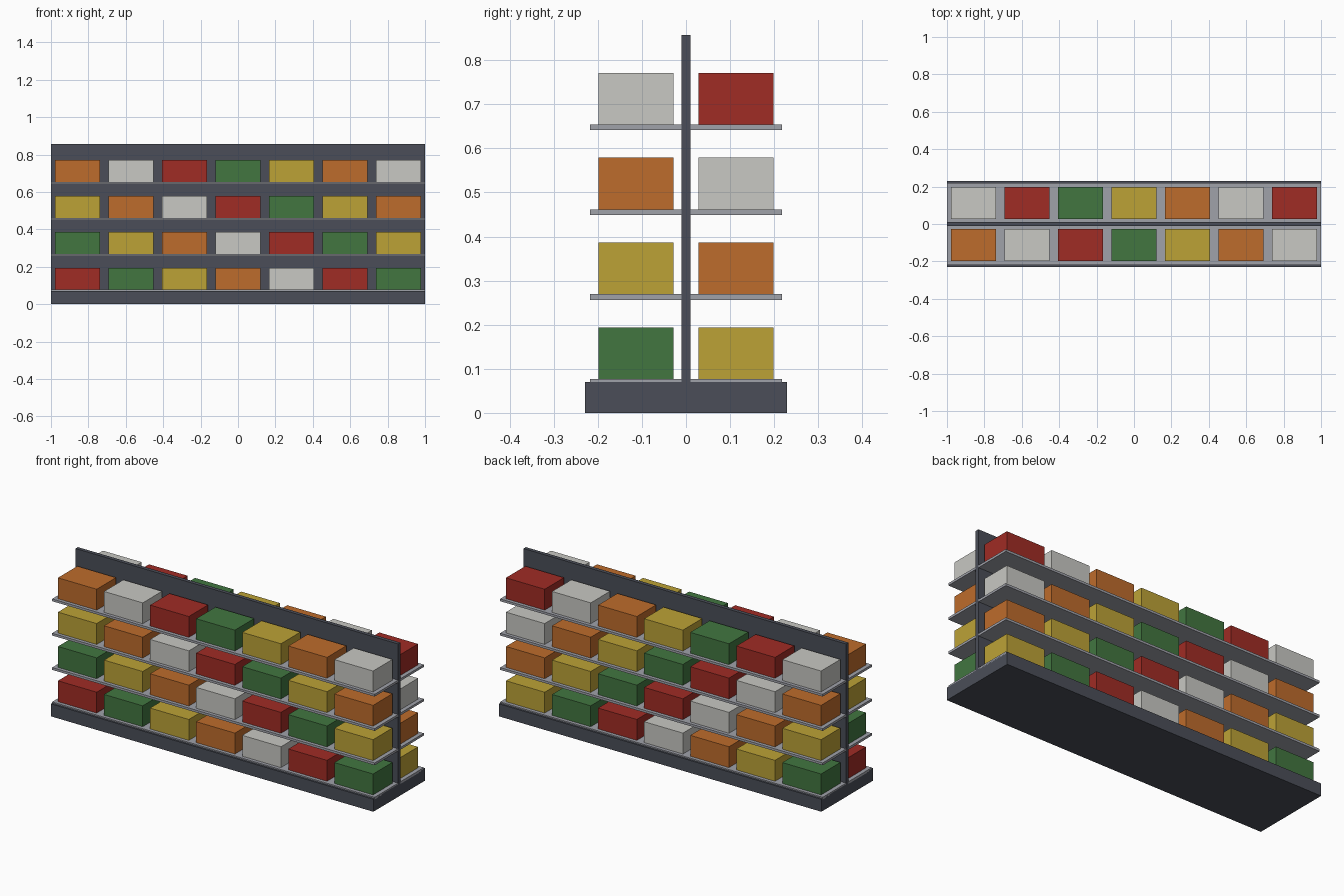
import bpy

cube = bpy.data.objects.get("Cube")
if cube:
    bpy.data.objects.remove(cube, do_unlink=True)


def material(name, rgb):
    mat = bpy.data.materials.new(name)
    mat.use_nodes = True
    mat.diffuse_color = (*rgb, 1)
    bsdf = next(n for n in mat.node_tree.nodes if n.type == "BSDF_PRINCIPLED")
    bsdf.inputs["Base Color"].default_value = (*rgb, 1)
    return mat


def box(name, mat, x, y, z):
    """Box spanning the given (low, high) range on each axis."""
    corners = [(a, b, c) for a in x for b in y for c in z]
    faces = [(0, 1, 3, 2), (4, 6, 7, 5), (0, 4, 5, 1),
             (2, 3, 7, 6), (0, 2, 6, 4), (1, 5, 7, 3)]
    mesh = bpy.data.meshes.new(name)
    mesh.from_pydata(corners, [], faces)
    mesh.materials.append(mat)
    obj = bpy.data.objects.new(name, mesh)
    bpy.context.collection.objects.link(obj)
    return obj


dark = material("dark_frame", (0.069, 0.076, 0.098))
grey = material("shelf_grey", (0.352, 0.361, 0.402))
goods = [
    material("red_box", (0.352, 0.025, 0.018)),
    material("green_box", (0.054, 0.181, 0.051)),
    material("yellow_box", (0.503, 0.361, 0.037)),
    material("orange_box", (0.515, 0.150, 0.025)),
    material("white_box", (0.578, 0.578, 0.546)),
]

ROWS, COLUMNS = 4, 7
FIRST_TOP, ROW_STEP = 0.077, 0.1924
SHELF_THICKNESS, BOX_HEIGHT = 0.013, 0.117
BOX_WIDTH = 0.24

# Plinth and central back panel
box("base", dark, (-1, 1), (-0.229, 0.229), (0, 0.07))
box("back_panel", dark, (-1, 1), (-0.0105, 0.0105), (0.07, 0.857))

# Shelves on both sides, each with a row of goods in cycling colours
for side, sign, shift in (("front", -1, 0), ("back", 1, 1)):
    for row in range(ROWS):
        top = FIRST_TOP + row * ROW_STEP
        shelf_y = sorted((sign * 0.0105, sign * 0.218))
        box(f"{side}_shelf_{row + 1}", grey, (-1, 1), shelf_y,
            (top - SHELF_THICKNESS, top))
        for col in range(COLUMNS):
            x = (col - (COLUMNS - 1) / 2) * 2 / COLUMNS
            box_y = sorted((sign * 0.028, sign * 0.199))
            box(f"{side}_goods_{row + 1}_{col + 1}",
                goods[(col + row + shift) % len(goods)],
                (x - BOX_WIDTH / 2, x + BOX_WIDTH / 2), box_y,
                (top, top + BOX_HEIGHT))
